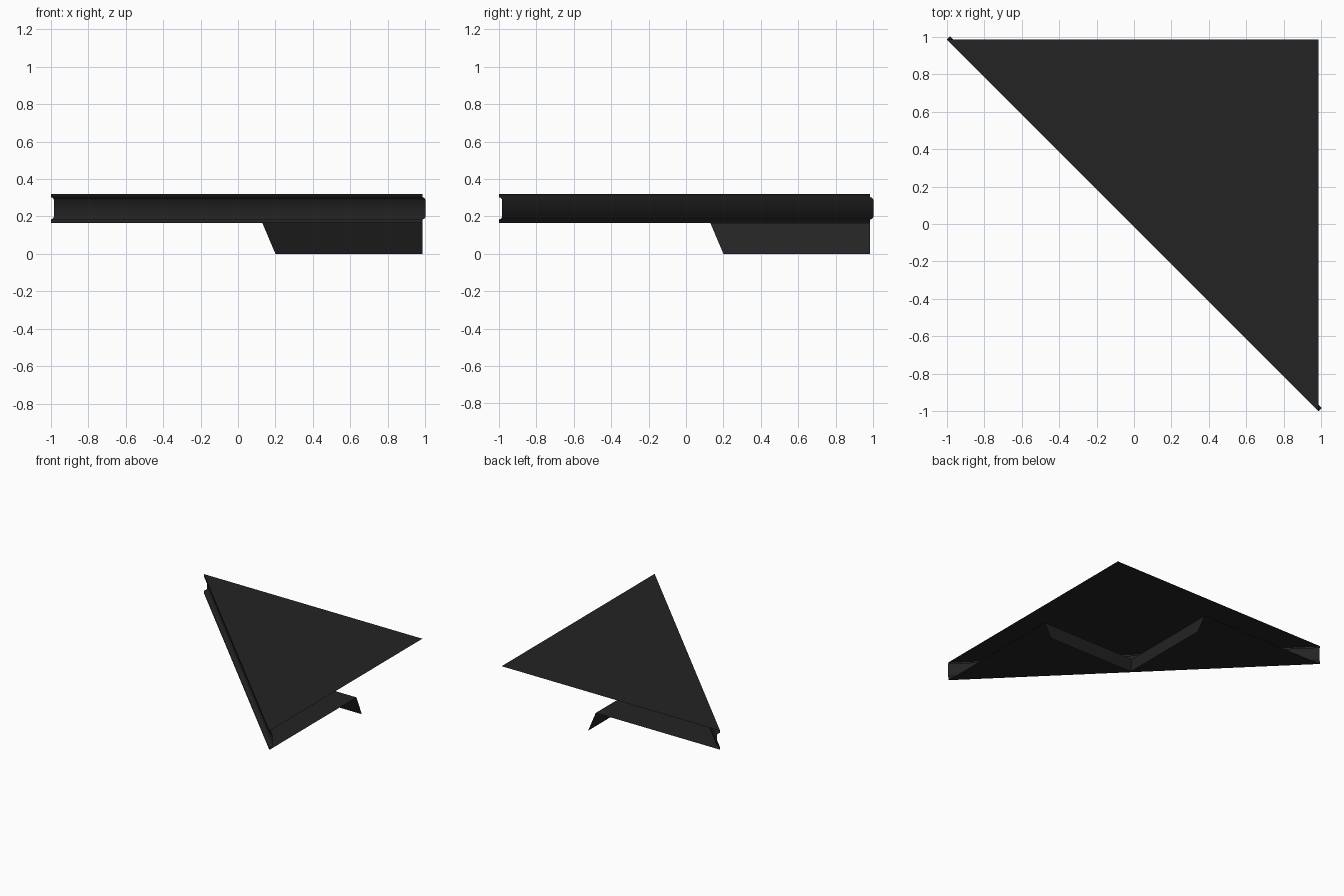
import bpy, bmesh

cube = bpy.data.objects.get("Cube")
if cube:
    bpy.data.objects.remove(cube, do_unlink=True)

# Key dimensions
TOP, BOTTOM = 0.32, 0.165     # heights of the two sheets
WALL = 0.985                  # edges that meet the walls
NOTCH, FOOT = 0.13, 0.2       # inner corner of the lower sheet, foot of the rail

black = bpy.data.materials.new("charcoal black")
black.use_nodes = True
colour = (0.017, 0.017, 0.017, 1)
black.diffuse_color = colour
black.node_tree.nodes["Principled BSDF"].inputs["Base Color"].default_value = colour


def make_part(name, faces, smooth=False):
    bm = bmesh.new()
    for points in faces:
        bm.faces.new([bm.verts.new(p) for p in points])
    bmesh.ops.remove_doubles(bm, verts=bm.verts, dist=0.0005)
    for f in bm.faces:
        f.smooth = smooth
    mesh = bpy.data.meshes.new(name)
    bm.to_mesh(mesh)
    bm.free()
    mesh.materials.append(black)
    obj = bpy.data.objects.new(name, mesh)
    bpy.context.collection.objects.link(obj)
    return obj


def with_mirror(face):
    """The face plus its reflection across the diagonal x = y."""
    return [face, [(y, x, z) for x, y, z in reversed(face)]]


# Triangular top sheet
make_part("top_panel", [[(-1, WALL, TOP), (WALL, -1, TOP), (WALL, WALL, TOP)]])

# Lower sheet, cut away square towards the wall corner
mid = (WALL - 1) / 2
make_part("lower_panel", with_mirror([
    (mid, mid, BOTTOM), (NOTCH, NOTCH, BOTTOM),
    (WALL, NOTCH, BOTTOM), (WALL, -1, BOTTOM)]))

# Sloping rails hanging from the cut edge, mitred at the corner
make_part("hanging_rail", with_mirror([
    (NOTCH, NOTCH, BOTTOM), (FOOT, FOOT, 0),
    (WALL, FOOT, 0), (WALL, NOTCH, BOTTOM)]))

# Grooved fascia along the diagonal: (inset, height) profile swept corner to corner
profile = [(0, TOP), (0, 0.303), (0.011, 0.299), (0.017, 0.288),
           (0.017, 0.198), (0.011, 0.188), (0, 0.183), (0, BOTTOM)]
fascia = []
for (d0, z0), (d1, z1) in zip(profile, profile[1:]):
    fascia.append([(-1 + d0, WALL + d0, z0), (-1 + d1, WALL + d1, z1),
                   (WALL + d1, -1 + d1, z1), (WALL + d0, -1 + d0, z0)])
make_part("front_fascia", fascia, smooth=True)
